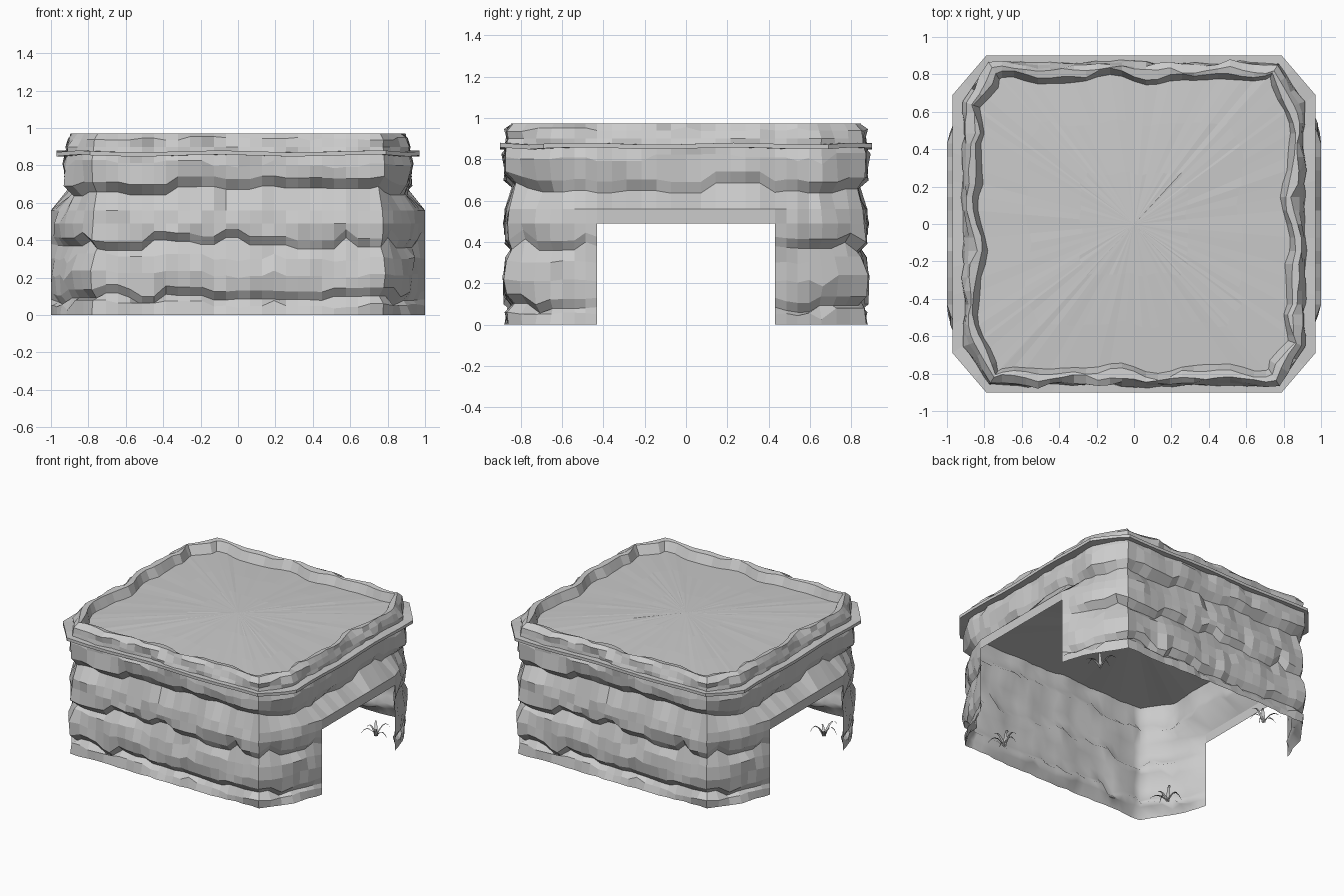
import bpy, bmesh, math, random
from mathutils import Vector

if "Cube" in bpy.data.objects:
    bpy.data.objects.remove(bpy.data.objects["Cube"])

random.seed(11)


def make_object(name, bm):
    bmesh.ops.recalc_face_normals(bm, faces=bm.faces)
    mesh = bpy.data.meshes.new(name)
    bm.to_mesh(mesh)
    bm.free()
    obj = bpy.data.objects.new(name, mesh)
    bpy.context.collection.objects.link(obj)
    return obj


# Plan of the walls: half the outline, then turned 180 degrees
corners = [(.90, -.43), (.90, .43), (.90, .65), (.77, .853), (-.77, .853), (-.90, .65), (-.90, .43)]
steps = [12, 4, 3, 24, 3, 4]
plan = []
for a, b, n in zip(corners, corners[1:], steps):
    plan += [Vector(a).lerp(Vector(b), i / n) for i in range(n)]
plan += [-p for p in plan]
N = len(plan)
HALF = N // 2
normals = []
for i in range(N):
    t = plan[(i + 1) % N] - plan[i - 1]
    normals.append(Vector((t.y, -t.x)).normalized())

# Rock strata: height, outward offset, ledge group (shared height shift)
rows = [(0, .015, 0), (.05, .008, 5), (.085, -.022, 1), (.13, .018, 1), (.21, .022, 5), (.30, .008, 5),
        (.38, -.025, 2), (.425, .018, 2), (.49, .02, 0), (.56, .008, 0), (.665, -.03, 3), (.72, .015, 3),
        (.80, .024, 5), (.865, .012, 0), (.90, .008, 0), (.945, .0, 4), (.972, -.03, 0)]


def runs(amount, longest=4):
    vals = []
    while len(vals) < HALF:
        vals += [random.uniform(-amount, amount)] * random.randint(1, longest)
    return vals[:HALF]


shift = [[0] * HALF] + [runs(s) for s in (.035, .035, .03, .012, .03)]
# Chunky roughness: blocks of columns plus a little per-vertex noise
rough = [[b + random.uniform(-.006, .006) for b in runs(.013, 3)] for _ in rows]
wave = [.018 * math.sin(h * .62) + .012 * math.sin(h * 1.37 + 1) for h in range(HALF)]


def clamp(v):
    return max(0, min(1, v))


def rock_point(i, r, inner=False):
    z, off, group = rows[r]
    p, h = plan[i], i % HALF
    is_side = abs(p.x) > .89
    near = clamp((.65 - abs(p.y)) / .22) if is_side else 0
    flare = near * clamp((.70 - z) / .14)      # swelling around the doorway
    fade = 1 - flare ** 3
    z += shift[group][h] * fade
    off = (off + rough[r][h]) * fade
    if r > 14:
        off += wave[h] * (.4 if r == 15 else .8)
    if inner and r > 0:
        off = off * .9 - .025 * fade
    q = p + normals[i] * off
    if is_side:
        q.x += math.copysign((1 - abs(p.x)) * flare, p.x)
    return Vector((q.x, q.y, z))


def bridge(bm, low, high):
    for i in range(N):
        j = (i + 1) % N
        bm.faces.new((low[i], low[j], high[j], high[i]))


def add_wall(bm, count, inner=False):
    grid = [[bm.verts.new(rock_point(i, r, inner)) for i in range(N)] for r in range(count)]
    for r in range(count - 1):
        for i in range(N):
            if i % HALF < steps[0] and rows[r + 1][0] < .495:
                continue                        # doorway
            j = (i + 1) % N
            bm.faces.new((grid[r][i], grid[r][j], grid[r + 1][j], grid[r + 1][i]))
    return grid


# Outer rock face with raised ragged rim and gently domed roof floor
bm = bmesh.new()
ring = add_wall(bm, len(rows))[-1]
for inset, z in ((.058, .966), (.088, .902)):
    jit = runs(.008, 2)
    new = []
    for i in range(N):
        h = i % HALF
        q = plan[i] - normals[i] * (inset + jit[h] - wave[h] * .7 + .012 * math.sin(h * .9))
        new.append(bm.verts.new((q.x, q.y, z)))
    bridge(bm, ring, new)
    ring = new
edge = [v.co.copy() for v in ring]
for k, z in ((.7, .914), (.35, .925)):
    new = [bm.verts.new((c.x * k, c.y * k, z + random.uniform(-.003, .003) * k)) for c in edge]
    bridge(bm, ring, new)
    ring = new
centre = bm.verts.new((0, 0, .932))
for i in range(N):
    bm.faces.new((ring[i], ring[(i + 1) % N], centre))
# Drop the unused vertices inside the doorway
bmesh.ops.delete(bm, geom=[v for v in bm.verts if not v.link_faces], context='VERTS')
make_object("rock_shell", bm)

# Smooth inner lining
bm = bmesh.new()
add_wall(bm, 14, inner=True)
bmesh.ops.delete(bm, geom=[v for v in bm.verts if not v.link_faces], context='VERTS')
lining = make_object("inner_lining", bm)
for f in lining.data.polygons:
    f.use_smooth = True

# Thin eight-sided slab: ceiling inside, projecting eave outside
bm = bmesh.new()
outline = []
eave = [(.97, -.69), (.97, .69), (.79, .9), (-.79, .9)]
eave += [(-x, -y) for x, y in eave]
for k, a in enumerate(eave):
    b = eave[(k + 1) % 8]
    n = 3 if k % 2 else 9
    outline += [Vector(a).lerp(Vector(b), i / n) for i in range(n)]
ripple = [.005 * math.sin(i * 1.3) for i in range(len(outline))]
low = [bm.verts.new((p.x, p.y, .853 + w)) for p, w in zip(outline, ripple)]
high = [bm.verts.new((p.x, p.y, .875 + w)) for p, w in zip(outline, ripple)]
mid = [bm.verts.new((0, 0, z)) for z in (.853, .875)]
for i in range(len(outline)):
    j = (i + 1) % len(outline)
    bm.faces.new((low[i], low[j], high[j], high[i]))
    bm.faces.new((low[j], low[i], mid[0]))
    bm.faces.new((high[i], high[j], mid[1]))
make_object("ceiling_slab", bm)


# Grass tufts inside the corners: arching tapered blades
def grass(name, x, y):
    bm = bmesh.new()
    for k in range(6):
        ang = k * math.tau / 6 + random.uniform(-.3, .3)
        d = Vector((math.cos(ang), math.sin(ang), 0))
        side = Vector((-d.y, d.x, 0))
        reach, tall = random.uniform(.08, .13), random.uniform(.05, .09)
        prev = None
        for s in range(6):
            t = s / 5
            c = Vector((x, y, 0)) + d * reach * t + Vector((0, 0, tall * math.sin(t * 2.6)))
            w = .013 * (1 - t) + .0005
            pair = [bm.verts.new(c - side * w), bm.verts.new(c + side * w)]
            if prev:
                bm.faces.new((prev[0], prev[1], pair[1], pair[0]))
            prev = pair
    make_object(name, bm)


for k, (x, y) in enumerate([(.76, .55), (-.76, -.55), (.57, -.69), (-.57, .69)]):
    grass(f"grass_tuft_{k + 1}", x, y)
